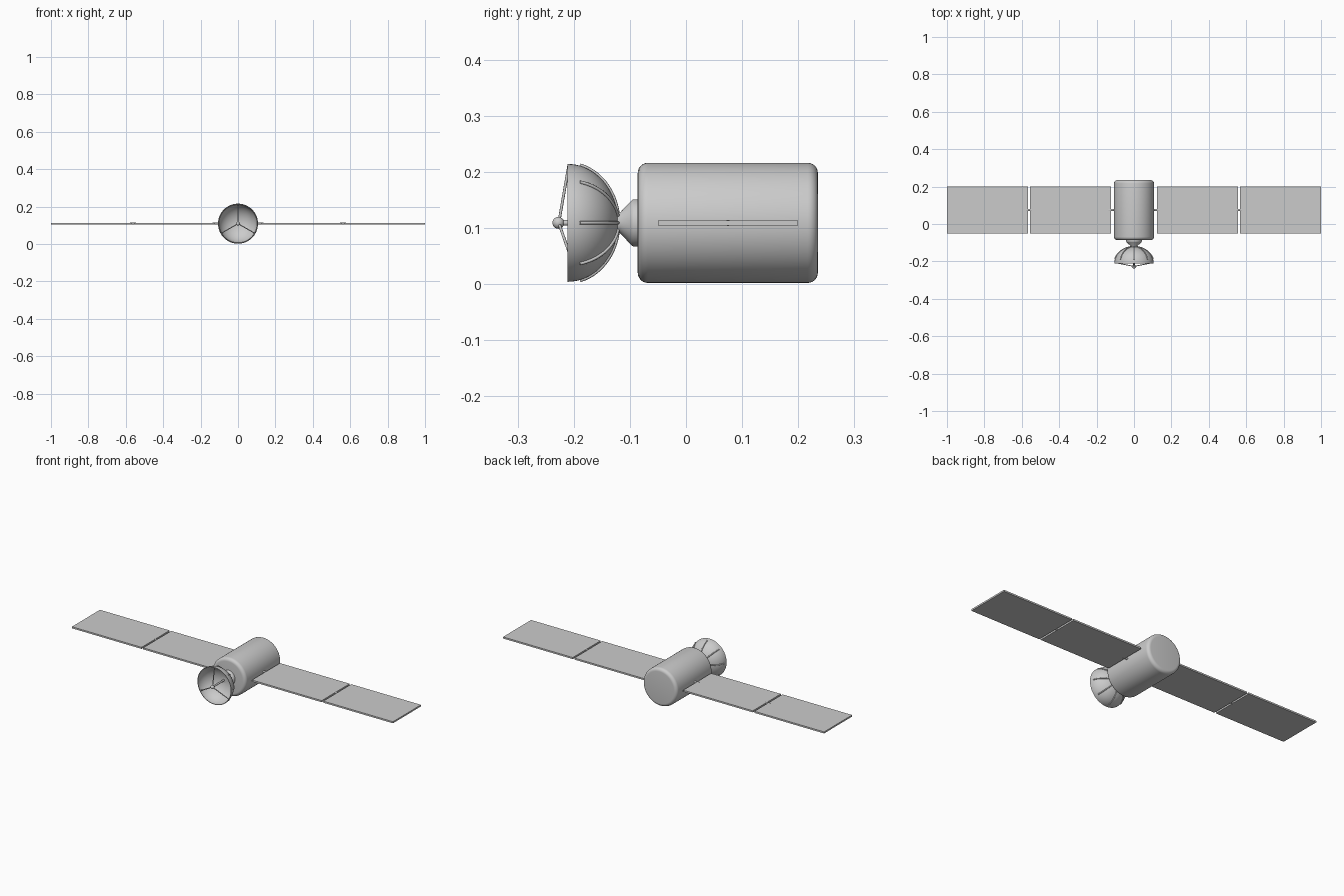
import bpy, bmesh, math
from mathutils import Vector, Matrix

if "Cube" in bpy.data.objects:
    bpy.data.objects.remove(bpy.data.objects["Cube"])

CZ = 0.109  # height of the main axis


def finish(name, bm, angle=35):
    bmesh.ops.recalc_face_normals(bm, faces=bm.faces)
    me = bpy.data.meshes.new(name)
    bm.to_mesh(me)
    bm.free()
    ob = bpy.data.objects.new(name, me)
    bpy.context.collection.objects.link(ob)
    bpy.ops.object.select_all(action='DESELECT')
    ob.select_set(True)
    bpy.context.view_layer.objects.active = ob
    bpy.ops.object.shade_smooth_by_angle(angle=math.radians(angle))
    return ob


def lathe(name, profile, seg=64):
    """Spin (radius, y) points around the main axis."""
    bm = bmesh.new()
    vs = [bm.verts.new((r, y, CZ)) for r, y in profile]
    es = [bm.edges.new(p) for p in zip(vs, vs[1:])]
    bmesh.ops.spin(bm, geom=vs + es, cent=(0, 0, CZ), axis=(0, 1, 0),
                   angle=2 * math.pi, steps=seg, use_merge=False)
    bmesh.ops.remove_doubles(bm, verts=bm.verts, dist=1e-5)
    return finish(name, bm)


def rod(name, a, b, r, seg=16):
    a, b = Vector(a), Vector(b)
    d = b - a
    bm = bmesh.new()
    m = Matrix.Translation((a + b) / 2) @ d.to_track_quat('Z', 'Y').to_matrix().to_4x4()
    bmesh.ops.create_cone(bm, cap_ends=True, segments=seg, radius1=r, radius2=r,
                          depth=d.length, matrix=m)
    return finish(name, bm)


def arc(cr, cy, rad, a0, a1, n=6):
    return [(cr + rad * math.cos(math.radians(a0 + (a1 - a0) * i / n)),
             cy + rad * math.sin(math.radians(a0 + (a1 - a0) * i / n))) for i in range(n + 1)]


def around(r, y, ang):
    return (r * math.sin(ang), y, CZ + r * math.cos(ang))


# Main body with rounded ends
R, F = 0.107, 0.018
lathe("body", [(0, -0.086)] + arc(R - F, -0.086 + F, F, -90, 0)
      + arc(R - F, 0.235 - F, F, 0, 90) + [(0, 0.235)])

# Neck between body and dish
lathe("neck", [(0, -0.125), (0.016, -0.125), (0.019, -0.117), (0.040, -0.097),
               (0.042, -0.094), (0.042, -0.08), (0, -0.08)], 48)

# Dish shell: outer curve, then inner curve back
RIM_Y, DR, DD = -0.211, 0.105, 0.09


def bowl(t, off=0):
    return ((DR + off) * math.cos(t), RIM_Y + (DD + off) * math.sin(t))


steps = [math.pi / 2 * i / 20 for i in range(21)]
outer = [bowl(t) for t in reversed(steps)]
inner = [bowl(t, -0.003) for t in steps]
outer[0], inner[-1] = (0, outer[0][1]), (0, inner[-1][1])
lathe("dish", outer + inner)

# Ribs on the back of the dish
for k in range(8):
    cu = bpy.data.curves.new("dish_rib", 'CURVE')
    cu.dimensions = '3D'
    cu.bevel_depth = 0.003
    cu.bevel_resolution = 2
    cu.use_fill_caps = True
    sp = cu.splines.new('POLY')
    sp.points.add(12)
    for i, p in enumerate(sp.points):
        r, y = bowl(math.radians(14 + 66 * i / 12), 0.001)
        p.co = (*around(r, y, k * math.pi / 4), 1)
    bpy.context.collection.objects.link(bpy.data.objects.new("dish_rib", cu))

# Antenna feed: ball, stem and three struts to the rim
bm = bmesh.new()
bmesh.ops.create_uvsphere(bm, u_segments=24, v_segments=16, radius=0.0105,
                          matrix=Matrix.Translation((0, -0.2275, CZ)))
finish("feed_ball", bm)
rod("feed_stem", (0, -0.228, CZ), (0, -0.122, CZ), 0.005)
for k in range(3):
    a = k * 2 * math.pi / 3
    rod("feed_strut", around(0.004, -0.226, a), around(0.102, -0.209, a), 0.0025, 12)

# Solar panels and the rods that join them
for side, word in ((1, "right"), (-1, "left")):
    for x0, x1 in ((0.122, 0.556), (0.566, 1.0)):
        bm = bmesh.new()
        bmesh.ops.create_cube(bm, size=1, matrix=Matrix.Translation(
            (side * (x0 + x1) / 2, 0.075, CZ)) @ Matrix.Diagonal((x1 - x0, 0.249, 0.009, 1)))
        finish(word + "_solar_panel", bm)
    for x0, x1 in ((0.09, 0.135), (0.545, 0.577)):
        rod(word + "_panel_joint", (side * x0, 0.075, CZ), (side * x1, 0.075, CZ), 0.0055)
